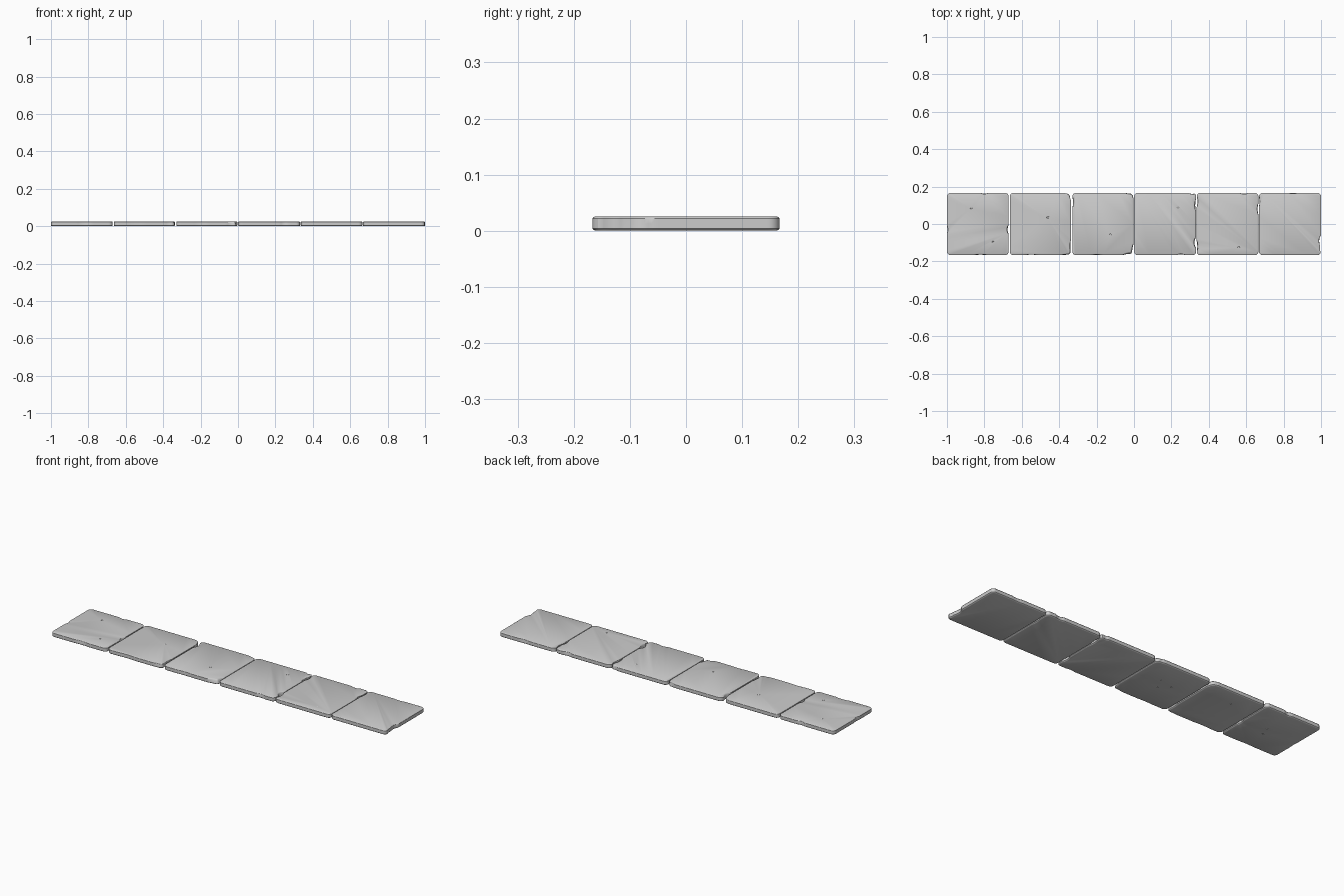
import bpy, bmesh, math, random
from mathutils import Vector

if "Cube" in bpy.data.objects:
    bpy.data.objects.remove(bpy.data.objects["Cube"])

random.seed(7)
HY, H, R = 0.1667, 0.025, 0.02

# x extent of each of the six slabs
spans = [(-1, -0.67), (-0.664, -0.337), (-0.33, -0.003),
         (0, 0.332), (0.335, 0.665), (0.668, 1)]

# worn notches per slab: x, y, half width, depth, strength at bottom
chips = [
    [(-0.80, .167, .02, .007, .6), (-0.82, -.167, .04, .005, .4),
     (-0.67, -.03, .025, .010, .5), (-1, -.03, .02, .006, .3)],
    [(-0.345, .155, .03, .008, .8), (-0.337, -.12, .04, .006, .5),
     (-0.36, -.16, .03, .006, .3), (-0.55, -.167, .05, .003, .8)],
    [(-0.33, .115, .03, .010, .3), (-0.02, .16, .03, .008, .4),
     (-0.02, -.15, .045, .016, .4), (-0.2, -.167, .04, .003, .5)],
    [(.332, .10, .035, .008, .5), (.332, -.10, .03, .015, .5),
     (.25, -.167, .025, .007, .5), (.31, .167, .015, .008, .7)],
    [(.335, .12, .03, .007, .6), (.59, .167, .025, .008, .5),
     (.665, .08, .03, .007, .5), (.335, -.12, .03, .008, .3)],
    [(1, -.09, .03, .012, .8), (1, -.13, .025, .006, 1),
     (.668, .12, .03, .005, .4), (.85, .167, .03, .004, .3)],
]


def outline(x0, x1):
    """Rounded rectangle sampled as (point, outward normal)."""
    pts, cx, hx = [], (x0 + x1) / 2, (x1 - x0) / 2
    corners = [(hx - R, HY - R, 0), (R - hx, HY - R, 90),
               (R - hx, R - HY, 180), (hx - R, R - HY, 270)]
    for i, (x, y, a) in enumerate(corners):
        for k in range(7):
            t = math.radians(a + 15 * k)
            n = Vector((math.cos(t), math.sin(t)))
            pts.append((Vector((cx + x, y)) + n * R, n))
        nx, ny, na = corners[(i + 1) % 4]
        n = Vector((math.cos(math.radians(na)), math.sin(math.radians(na))))
        start, end = pts[-1][0], Vector((cx + nx, ny)) + n * R
        pts += [(start.lerp(end, k / 48), n) for k in range(1, 48)]
    return pts


def make_slab(name, span, notches):
    bm = bmesh.new()
    base = outline(*span)
    # rings: height, inset, position between bottom and top
    levels = [(0, .006, 0), (.0015, .0025, .06), (.004, 0, .16),
              (.0125, 0, .5), (.0215, 0, .86), (.0237, .0015, .95), (H, .004, 1)]
    rings = []
    for z, inset, t in levels:
        ring = []
        for p, n in base:
            push = inset
            for cx, cy, w, d, low in notches:
                r = (p - Vector((cx, cy))).length / w
                if r < 1:
                    push += d * (1 - r * r) * (low + (1 - low) * t)
            q = p - n * push
            ring.append(bm.verts.new((q.x, q.y, z)))
        rings.append(ring)
    count = len(base)
    for a, b in zip(rings, rings[1:]):
        for i in range(count):
            j = (i + 1) % count
            bm.faces.new((a[i], a[j], b[j], b[i]))
    bm.faces.new(rings[-1])
    bm.faces.new(rings[0][::-1])
    mesh = bpy.data.meshes.new(name)
    bm.to_mesh(mesh)
    bm.free()
    ob = bpy.data.objects.new(name, mesh)
    bpy.context.collection.objects.link(ob)
    return ob


# small surface pits: one hidden cutter of flattened spheres
pits = [(-.87, .085, H), (-.755, -.095, H), (-.46, .035, H), (-.125, -.055, H),
        (.235, .09, H), (.56, -.125, H), (-.21, .02, 0), (-.16, -.02, 0),
        (-.13, .04, 0), (-.8, .01, 0), (-.82, -.04, 0), (-.52, .08, 0)]
bm = bmesh.new()
for p in pits:
    made = bmesh.ops.create_icosphere(bm, subdivisions=2, radius=1)['verts']
    s = random.uniform(.005, .008)
    for v in made:
        v.co = Vector(p) + Vector((v.co.x * s, v.co.y * s * .7, v.co.z * .002))
mesh = bpy.data.meshes.new("pit_cutter")
bm.to_mesh(mesh)
bm.free()
cutter = bpy.data.objects.new("pit_cutter", mesh)
bpy.context.collection.objects.link(cutter)
cutter.hide_render = True
cutter.display_type = 'WIRE'

# six slabs in a row
for i, (span, notches) in enumerate(zip(spans, chips)):
    slab = make_slab(f"stone_slab_{i + 1}", span, notches)
    bpy.ops.object.select_all(action='DESELECT')
    slab.select_set(True)
    bpy.context.view_layer.objects.active = slab
    bpy.ops.object.shade_smooth_by_angle(angle=math.radians(30))
    if i != 5:
        mod = slab.modifiers.new("pits", 'BOOLEAN')
        mod.operation = 'DIFFERENCE'
        mod.solver = 'EXACT'
        mod.object = cutter
